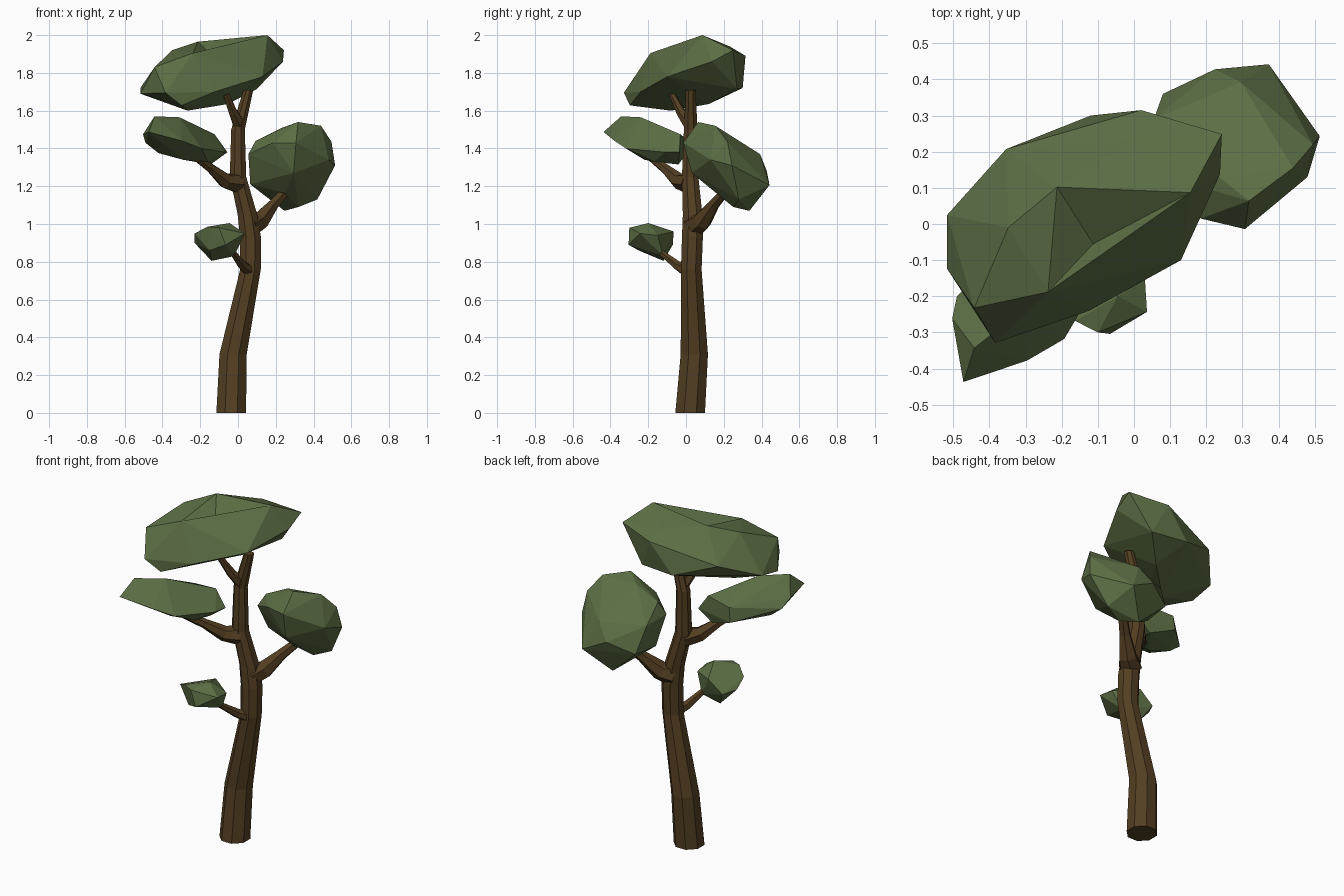
import bpy, bmesh, math
from mathutils import Vector


def material(name, rgb):
    m = bpy.data.materials.new(name)
    m.diffuse_color = (*rgb, 1)
    return m


BARK = material("brown bark", (0.088, 0.05, 0.016))
LEAF = material("dull green leaves", (0.106, 0.155, 0.058))


def finish(name, bm, mat):
    bmesh.ops.recalc_face_normals(bm, faces=bm.faces)
    me = bpy.data.meshes.new(name)
    bm.to_mesh(me)
    bm.free()
    me.materials.append(mat)
    bpy.context.collection.objects.link(bpy.data.objects.new(name, me))


def limb(name, path, sides, level=False):
    """Flat-sided tapering tube through (x, y, z, radius) stations."""
    bm = bmesh.new()
    pts = [Vector(p[:3]) for p in path]
    rings = []
    for i, p in enumerate(pts):
        d = pts[min(i + 1, len(pts) - 1)] - pts[max(i - 1, 0)]
        d = Vector((0, 0, 1)) if level else d.normalized()
        u = Vector((0, 1, 0)).cross(d).normalized()
        v = d.cross(u)
        ring = []
        for k in range(sides):
            a = 2 * math.pi * (k + 0.5) / sides
            ring.append(bm.verts.new(p + path[i][3] * (u * math.cos(a) + v * math.sin(a))))
        rings.append(ring)
    for a, b in zip(rings, rings[1:]):
        for k in range(sides):
            j = (k + 1) % sides
            bm.faces.new((a[k], a[j], b[j], b[k]))
    bm.faces.new(rings[0])
    bm.faces.new(rings[-1])
    finish(name, bm, BARK)


def clump(name, corners, dents=()):
    """Faceted leaf mass: convex skin around a few corners, some pressed down."""
    bm = bmesh.new()
    verts = [bm.verts.new(c) for c in corners]
    bmesh.ops.convex_hull(bm, input=verts)
    for i, depth in dents:
        verts[i].co.z -= depth
    bmesh.ops.delete(bm, geom=[v for v in bm.verts if not v.link_faces], context='VERTS')
    finish(name, bm, LEAF)


# Trunk and branches
limb("trunk", [(-0.036, 0.022, 0, 0.085), (-0.026, 0.044, 0.31, 0.078),
               (0.066, 0.028, 0.76, 0.059), (0.066, 0.034, 0.93, 0.06),
               (0.05, 0.035, 1.05, 0.056), (0.0, 0.022, 1.25, 0.047),
               (0.0, 0.025, 1.5, 0.039), (0.055, 0.025, 1.71, 0.028)], 8, True)
limb("right_branch", [(0.058, 0.04, 0.99, 0.066), (0.115, 0.085, 1.015, 0.053),
                      (0.185, 0.145, 1.1, 0.032), (0.28, 0.23, 1.2, 0.024)], 6)
limb("left_branch", [(0.0, 0.015, 1.215, 0.055), (-0.065, -0.04, 1.228, 0.043),
                     (-0.14, -0.11, 1.292, 0.027), (-0.26, -0.22, 1.38, 0.019)], 6)
limb("low_branch", [(0.065, 0.01, 0.75, 0.035), (0.025, -0.045, 0.78, 0.026),
                    (-0.02, -0.12, 0.84, 0.018), (-0.06, -0.17, 0.88, 0.014)], 6)
limb("top_branch", [(0.005, 0.02, 1.53, 0.036), (-0.025, -0.025, 1.59, 0.026),
                    (-0.065, -0.075, 1.69, 0.017)], 6)

# Leaf clumps
clump("top_leaves", [
    (-0.517, 0.025, 1.72), (-0.517, -0.124, 1.69), (-0.354, 0.207, 1.80),
    (-0.12, 0.30, 1.72), (0.02, 0.315, 1.89), (0.243, 0.249, 1.92),
    (0.0, 0.232, 1.97), (-0.213, 0.102, 1.965), (0.156, 0.087, 2.0),
    (0.238, 0.138, 1.86), (0.13, -0.10, 1.78), (-0.124, -0.24, 1.70),
    (-0.384, -0.329, 1.695), (-0.442, -0.232, 1.83), (-0.348, -0.01, 1.92),
    (-0.113, -0.055, 1.945), (-0.238, -0.188, 1.905), (-0.267, -0.08, 1.60),
    (-0.055, 0.12, 1.635), (0.10, 0.27, 1.715), (-0.30, -0.297, 1.628)],
    [(15, 0.075), (6, 0.03)])
clump("right_leaves", [
    (0.307, -0.014, 1.43), (0.185, 0.015, 1.43), (0.318, 0.064, 1.54),
    (0.44, 0.155, 1.52), (0.235, 0.13, 1.51), (0.296, 0.392, 1.37),
    (0.224, 0.428, 1.28), (0.373, 0.442, 1.206), (0.08, 0.36, 1.22),
    (0.055, 0.29, 1.37), (0.093, 0.13, 1.44), (0.514, 0.243, 1.31),
    (0.495, 0.22, 1.435), (0.48, 0.13, 1.34), (0.42, 0.28, 1.13),
    (0.246, 0.336, 1.07), (0.065, 0.19, 1.21), (0.294, 0.03, 1.27),
    (0.25, 0.16, 1.165), (0.055, 0.105, 1.37), (0.32, 0.25, 1.09)])
clump("left_leaves", [
    (-0.472, -0.437, 1.487), (-0.442, -0.343, 1.57), (-0.503, -0.262, 1.475),
    (-0.49, -0.2, 1.43), (-0.296, -0.378, 1.44), (-0.193, -0.318, 1.40),
    (-0.31, -0.24, 1.565), (-0.124, -0.03, 1.475), (-0.28, -0.005, 1.455),
    (-0.056, -0.035, 1.38), (-0.145, -0.04, 1.315), (-0.29, 0.0, 1.37),
    (-0.29, -0.22, 1.34), (-0.42, -0.2, 1.375), (-0.07, -0.11, 1.38),
    (-0.16, -0.17, 1.33), (-0.25, -0.1, 1.505)])
clump("low_leaves", [
    (-0.066, -0.304, 0.89), (-0.10, -0.30, 0.98), (-0.163, -0.268, 0.985),
    (-0.23, -0.215, 0.95), (-0.23, -0.15, 0.90), (-0.045, -0.2, 1.005),
    (0.036, -0.243, 0.95), (0.03, -0.15, 0.94), (-0.02, -0.12, 0.83),
    (-0.14, -0.12, 0.805), (-0.10, -0.065, 0.96), (-0.19, -0.07, 0.89),
    (-0.15, -0.25, 0.86)])
